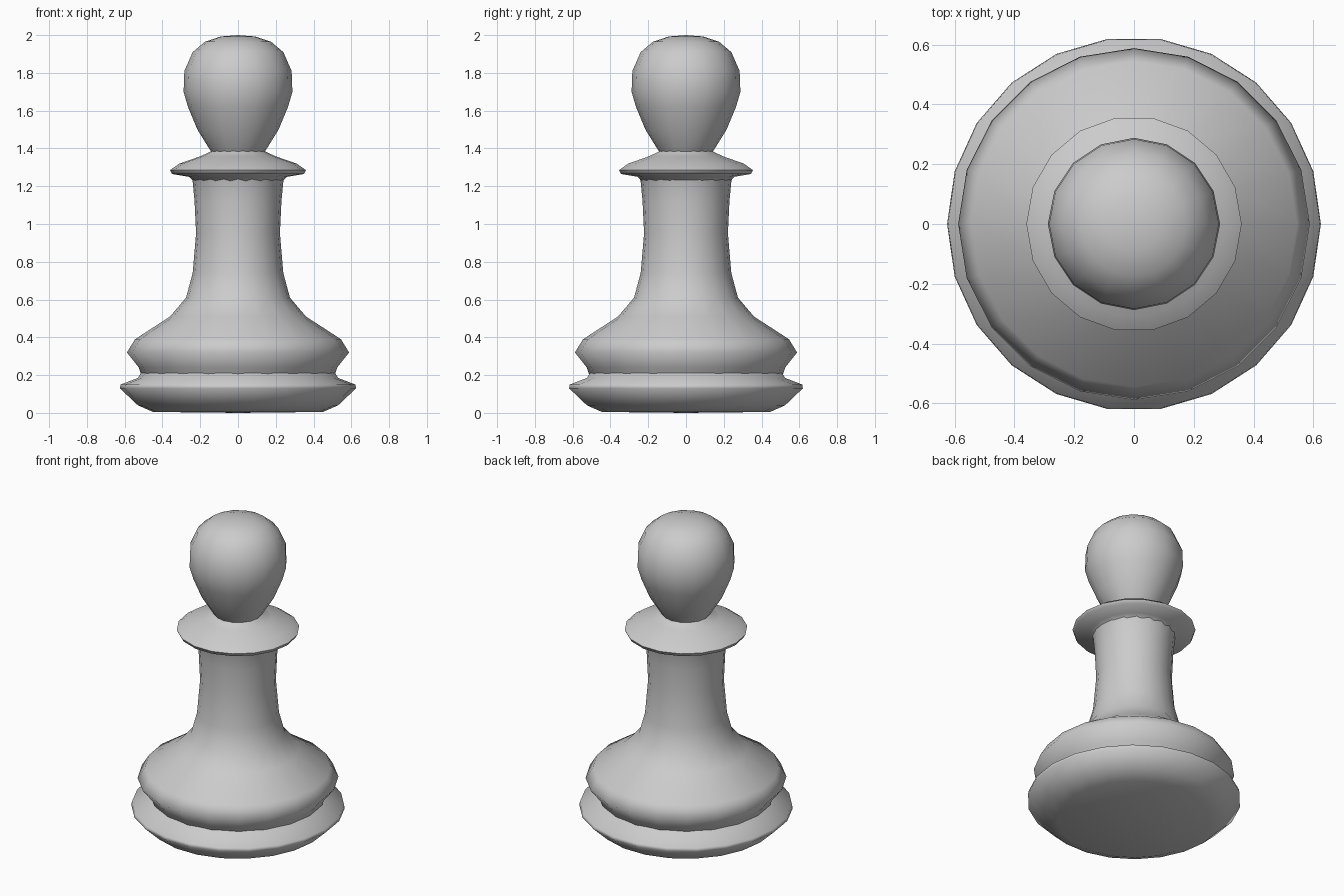
import bpy, bmesh
from math import cos, sin, pi, radians

if "Cube" in bpy.data.objects:
    bpy.data.objects.remove(bpy.data.objects["Cube"])


def lathe(name, profile, sides):
    """Spin an (r, z) profile around the z axis; r = 0 becomes a pole."""
    bm = bmesh.new()
    rings = []
    for r, z in profile:
        if r == 0:
            rings.append([bm.verts.new((0, 0, z))] * sides)
        else:
            rings.append([bm.verts.new((r * cos(2 * pi * i / sides),
                                        r * sin(2 * pi * i / sides), z))
                          for i in range(sides)])
    for a, b in zip(rings, rings[1:]):
        for i in range(sides):
            j = (i + 1) % sides
            corners = list(dict.fromkeys((a[i], a[j], b[j], b[i])))
            bm.faces.new(corners)
    mesh = bpy.data.meshes.new(name)
    bm.to_mesh(mesh)
    bm.free()
    obj = bpy.data.objects.new(name, mesh)
    bpy.context.collection.objects.link(obj)
    bpy.ops.object.select_all(action='DESELECT')
    obj.select_set(True)
    bpy.context.view_layer.objects.active = obj
    bpy.ops.object.shade_smooth_by_angle(angle=radians(75))
    return obj


# Foot disc, up to the waist groove
lathe("base", [(0, 0), (0.45, 0.005), (0.53, 0.04), (0.625, 0.13),
               (0.622, 0.15), (0.53, 0.185), (0.515, 0.21), (0.49, 0.215)], 22)

# Flared body and stem
lathe("body", [(0.50, 0.195), (0.515, 0.21), (0.525, 0.24), (0.588, 0.32),
               (0.545, 0.39), (0.36, 0.51), (0.275, 0.61), (0.24, 0.74),
               (0.222, 0.95), (0.23, 1.12), (0.24, 1.225), (0.25, 1.255)], 20)

# Collar
lathe("collar", [(0.235, 1.225), (0.26, 1.25), (0.35, 1.265), (0.36, 1.285),
                 (0.31, 1.32), (0.20, 1.358), (0.142, 1.385), (0.135, 1.395)], 18)

# Head
lathe("head", [(0.135, 1.375), (0.15, 1.395), (0.215, 1.50), (0.265, 1.62),
               (0.288, 1.70), (0.284, 1.81), (0.24, 1.91), (0.175, 1.965),
               (0.09, 1.993), (0, 2.0)], 16)
